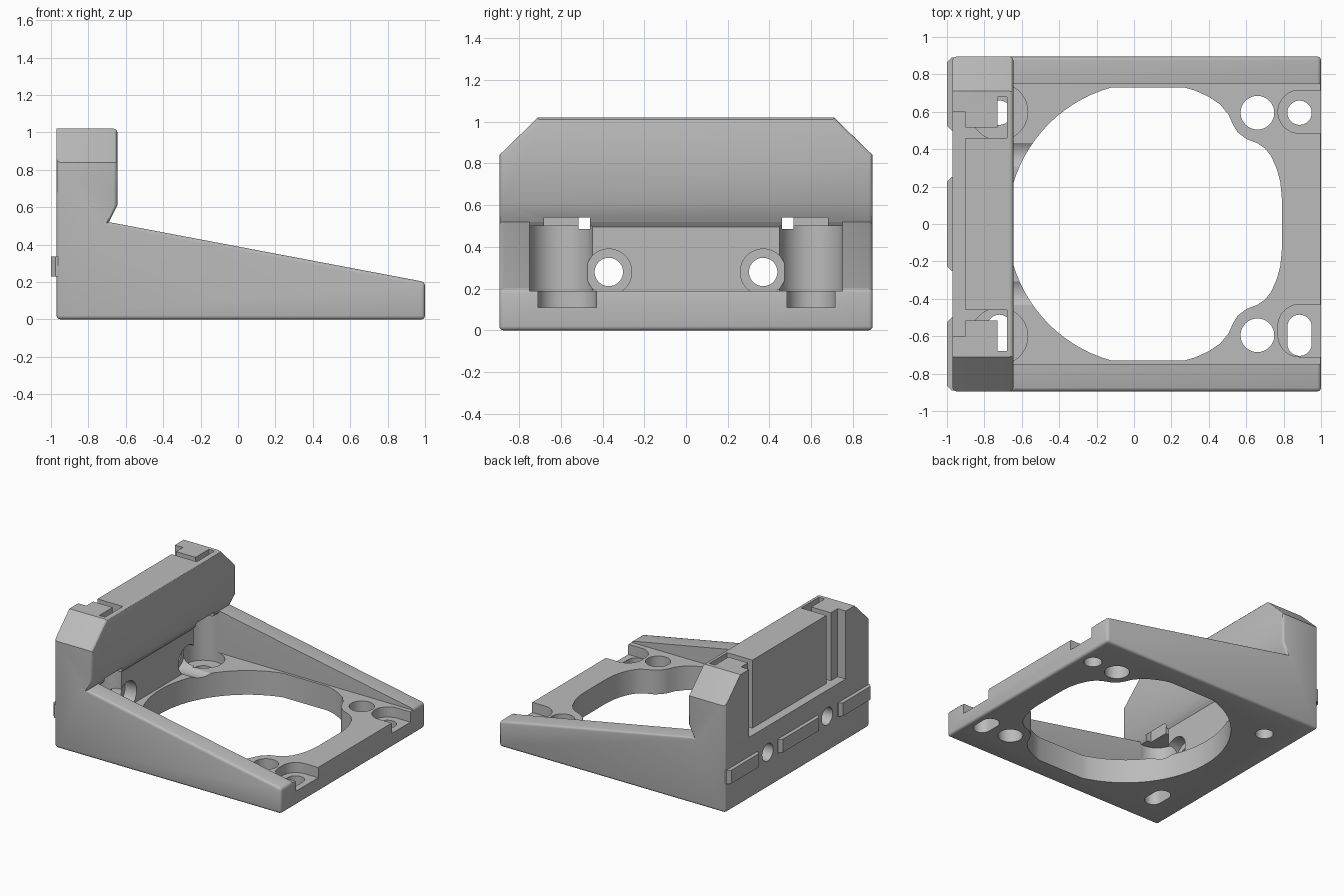
import bpy, bmesh
from math import sin, cos, pi, radians
from mathutils import Vector

old = bpy.data.objects.get("Cube")
if old:
    bpy.data.objects.remove(old, do_unlink=True)

grey = bpy.data.materials.new("light_grey_plastic")
grey.use_nodes = True
COLOUR = (0.5, 0.5, 0.5, 1)
grey.diffuse_color = COLOUR
grey.node_tree.nodes["Principled BSDF"].inputs["Base Color"].default_value = COLOUR


def prism_mesh(points, axis, lo, hi):
    """Extrude a 2D outline along an axis (x: points are y,z; y: x,z; z: x,y)."""
    place = {"x": lambda p, h: (h, p[0], p[1]),
             "y": lambda p, h: (p[0], h, p[1]),
             "z": lambda p, h: (p[0], p[1], h)}[axis]
    bm = bmesh.new()
    low = [bm.verts.new(place(p, lo)) for p in points]
    high = [bm.verts.new(place(p, hi)) for p in points]
    bm.faces.new(low)
    bm.faces.new(high)
    for i in range(len(points)):
        j = (i + 1) % len(points)
        bm.faces.new((low[i], low[j], high[j], high[i]))
    bmesh.ops.recalc_face_normals(bm, faces=bm.faces)
    return bm


def make_object(name, bm):
    mesh = bpy.data.meshes.new(name)
    bm.to_mesh(mesh)
    bm.free()
    mesh.materials.append(grey)
    ob = bpy.data.objects.new(name, mesh)
    bpy.context.collection.objects.link(ob)
    return ob


def rect(x0, x1, y0, y1):
    return [(x0, y0), (x1, y0), (x1, y1), (x0, y1)]


def stadium(cx, cy, r, half=0.0, n=24):
    """Circle, or slot stretched along the second axis."""
    pts = []
    for side in (1, -1):
        start = 0 if side > 0 else pi
        for i in range(n + (1 if half else 0)):
            a = start + pi * i / n
            pts.append((cx + r * cos(a), cy + side * half + r * sin(a)))
    return pts


def cut(points, axis, lo, hi):
    """Subtract a prism from the bracket body."""
    tool = make_object("cutter", prism_mesh(points, axis, lo, hi))
    tool.hide_render = True
    mod = body.modifiers.new("cut", "BOOLEAN")
    mod.operation = "DIFFERENCE"
    mod.solver = "EXACT"
    mod.object = tool
    bpy.ops.object.modifier_apply(modifier=mod.name)
    bpy.data.objects.remove(tool, do_unlink=True)


# Body: side profile across the width, with clipped upper wall corners
profile = [(-0.97, 0), (1, 0), (1, 0.2), (-0.69, 0.52),
           (-0.645, 0.61), (-0.645, 1.02), (-0.97, 1.02)]
bm = prism_mesh(profile, "y", -0.895, 0.895)
for s in (1, -1):
    geom = bm.verts[:] + bm.edges[:] + bm.faces[:]
    bmesh.ops.bisect_plane(bm, geom=geom, plane_co=(0, s * 0.71, 1.02),
                           plane_no=Vector((0, s * 0.18, 0.185)).normalized(),
                           clear_outer=True)
    bmesh.ops.holes_fill(bm, edges=[e for e in bm.edges if e.is_boundary])
bmesh.ops.recalc_face_normals(bm, faces=bm.faces)


def rounded(e):
    back_top = all(v.co.x < -0.96 and v.co.z > 0.5 for v in e.verts)
    return e.is_convex and e.calc_face_angle() > radians(50) and not back_top


bmesh.ops.bevel(bm, geom=[e for e in bm.edges if rounded(e)],
                offset=0.02, segments=3, profile=0.5, affect="EDGES")
body = make_object("bracket_body", bm)
bpy.context.view_layer.objects.active = body
body.select_set(True)

# Tray between the side walls, running under the wall overhang
cut([(-0.70, 0.19), (1.1, 0.19), (1.1, 0.7), (-0.55, 0.7), (-0.70, 0.495)],
    "y", -0.75, 0.75)

# Large opening with lobes curving around the two right-hand holes
lobe = [(0.79, 0.14), (0.783, 0.22), (0.765, 0.29), (0.735, 0.36), (0.70, 0.405),
        (0.66, 0.432), (0.60, 0.455), (0.555, 0.49), (0.53, 0.53), (0.505, 0.585),
        (0.46, 0.64), (0.40, 0.68), (0.33, 0.712), (0.27, 0.73)]
arc = []
for i in range(37):
    a = radians(105.5 + 149 * i / 36)
    arc.append((0.08 + 0.757 * cos(a), 0.757 * sin(a)))
cut(lobe + arc + [(x, -y) for x, y in reversed(lobe)], "z", -0.1, 0.3)

# Screw pockets, mounting holes and wall features, mirrored front to back
for s in (1, -1):
    slot = 0.045 if s < 0 else 0.0
    y = s * 0.595
    cut(stadium(0.66, y, 0.09), "z", -0.1, 0.4)
    # corner pocket open to the low end
    py, hw = (0.6, 0.115) if s > 0 else (-0.57, 0.14)
    pocket = stadium(0.885, py, 0.115, hw - 0.115)
    cut(pocket, "z", 0.11, 0.4)
    cut(rect(0.885, 1.1, py - hw, py + hw), "z", 0.11, 0.4)
    cut(stadium(0.885, y, 0.065, slot), "z", -0.1, 0.2)
    # tall pocket in the wall
    cut(stadium(-0.72, s * 0.6, 0.152), "z", 0.11, 0.5)
    cut(stadium(-0.72, y, 0.065, slot), "z", -0.1, 0.2)
    # horizontal screw hole with counterbore
    cut(stadium(s * 0.37, 0.28, 0.11), "x", -0.8, -0.4)
    cut(stadium(s * 0.37, 0.28, 0.068), "x", -1.1, -0.6)

# Slide-in recess and hooked channels on the back of the wall
cut(rect(-1.1, -0.9, -0.6, 0.6), "z", 0.485, 1.2)
for s in (1, -1):
    hook = [(-0.95, 0.46), (-0.68, 0.46), (-0.68, 0.68),
            (-0.73, 0.68), (-0.73, 0.515), (-0.95, 0.515)]
    cut([(x, s * y) for x, y in hook], "z", 0.485, 1.2)

bpy.ops.object.shade_smooth_by_angle(angle=radians(30))

# Locating strips along the back
for name, y0, y1 in (("strip_left", 0.5, 0.89), ("strip_middle", -0.25, 0.25),
                     ("strip_right", -0.89, -0.5)):
    c = 0.025
    outline = [(-0.95, y0), (-0.975, y0), (-1, y0 + c),
               (-1, y1 - c), (-0.975, y1), (-0.95, y1)]
    make_object(name, prism_mesh(outline, "z", 0.23, 0.335))
